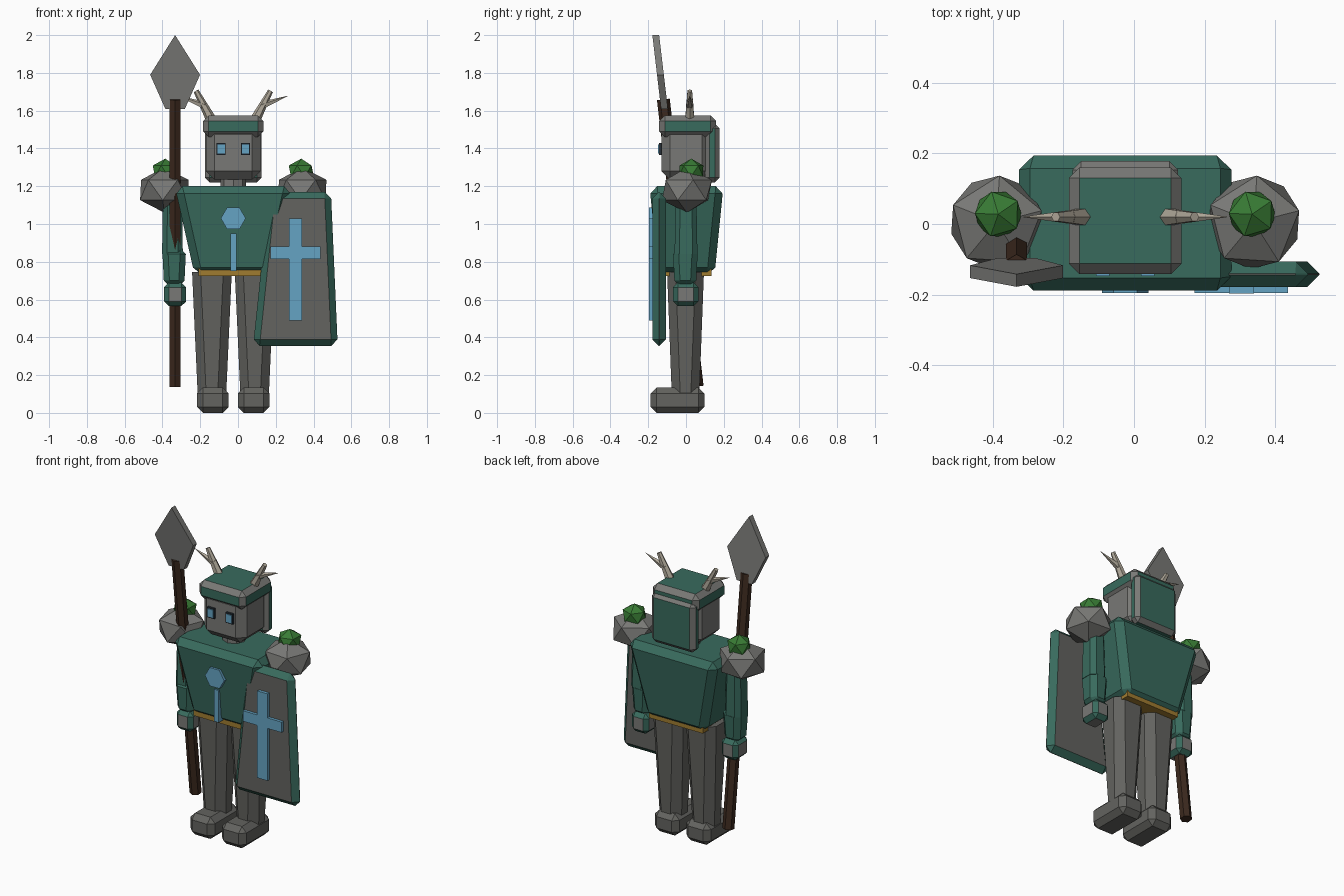
import bpy, bmesh, math
from mathutils import Matrix, Vector

if "Cube" in bpy.data.objects:
    bpy.data.objects.remove(bpy.data.objects["Cube"])

CX = -0.025  # body symmetry plane


def mat(name, rgb):
    m = bpy.data.materials.new(name)
    m.diffuse_color = (*rgb, 1)
    m.use_nodes = True
    m.node_tree.nodes["Principled BSDF"].inputs["Base Color"].default_value = m.diffuse_color
    return m


GREEN = mat("green_cloth", (0.04, 0.145, 0.11))
GREY = mat("grey_metal", (0.19, 0.19, 0.18))
STONE = mat("leg_grey", (0.125, 0.125, 0.115))
BLUE = mat("blue_glow", (0.13, 0.37, 0.55))
DARK = mat("dark_trim", (0.02, 0.03, 0.04))
MOSS = mat("moss", (0.04, 0.2, 0.035))
WOOD = mat("wood", (0.045, 0.022, 0.013))
BONE = mat("bone", (0.42, 0.38, 0.31))
GOLD = mat("gold", (0.35, 0.2, 0.03))


def finish(bm, name, mats):
    bmesh.ops.recalc_face_normals(bm, faces=bm.faces)
    me = bpy.data.meshes.new(name)
    bm.to_mesh(me)
    bm.free()
    for m in mats:
        me.materials.append(m)
    ob = bpy.data.objects.new(name, me)
    bpy.context.collection.objects.link(ob)
    return ob


def box(name, x, y, z, mats, bevel=0.0, taper=(1, 1), upright=False):
    """Box from (min, max) ranges; taper scales the bottom, second material goes on the bevels."""
    bm = bmesh.new()
    bmesh.ops.create_cube(bm, size=1)
    for v in bm.verts:
        k = taper if v.co.z < 0 else (1, 1)
        v.co = Vector((sum(x) / 2 + v.co.x * k[0] * (x[1] - x[0]),
                       sum(y) / 2 + v.co.y * k[1] * (y[1] - y[0]),
                       sum(z) / 2 + v.co.z * (z[1] - z[0])))
    if bevel:
        edges = [e for e in bm.edges
                 if not upright or abs(e.verts[0].co.z - e.verts[1].co.z) > 0.01]
        bmesh.ops.bevel(bm, geom=edges, offset=bevel, segments=1, affect='EDGES',
                        profile=0.5, material=len(mats) - 1)
    return finish(bm, name, mats)


def rod(name, a, b, r1, r2, sides, m):
    """Tapered prism from a to b."""
    a, b = Vector(a), Vector(b)
    bm = bmesh.new()
    bmesh.ops.create_cone(bm, cap_ends=True, segments=sides, radius1=r1, radius2=r2,
                          depth=(b - a).length)
    rot = (b - a).to_track_quat('Z', 'Y').to_matrix().to_4x4()
    bm.transform(Matrix.Translation((a + b) / 2) @ rot)
    return finish(bm, name, [m])


def plate(name, pts, y0, y1, mats, bevel=0.0):
    """Front-view (x, z) outline extruded along y."""
    bm = bmesh.new()
    f = bm.faces.new([bm.verts.new((px, y0, pz)) for px, pz in pts])
    r = bmesh.ops.extrude_face_region(bm, geom=[f])
    for v in r["geom"]:
        if isinstance(v, bmesh.types.BMVert):
            v.co.y = y1
    if bevel:
        bmesh.ops.bevel(bm, geom=bm.edges[:], offset=bevel, segments=1, affect='EDGES',
                        profile=0.5, material=len(mats) - 1)
    return finish(bm, name, mats)


def rock(name, c, r, m, turn=0.0):
    bm = bmesh.new()
    bmesh.ops.create_icosphere(bm, subdivisions=1, radius=1)
    bm.transform(Matrix.Translation(c) @ Matrix.Rotation(turn, 4, 'Z') @ Matrix.Diagonal((*r, 1)))
    return finish(bm, name, [m])


def around(c, h):
    return (c - h, c + h)


# Torso and belt
box("torso", around(CX, 0.31), (-0.193, 0.198), (0.73, 1.2), [GREEN], 0.04, (0.66, 0.76))
box("belt", around(CX, 0.185), (-0.135, 0.135), (0.725, 0.78), [GOLD])

# Chest emblem and its ribbon
plate("chest_emblem", [(CX + 0.066 * math.cos(i * math.pi / 3), 1.03 + 0.066 * math.sin(i * math.pi / 3))
                       for i in range(6)], -0.195, -0.15, [BLUE])
box("chest_ribbon", around(CX, 0.016), (-0.177, -0.12), (0.75, 0.95), [BLUE])

# Neck, head and helmet
rod("neck", (CX, 0, 1.17), (CX, 0, 1.27), 0.068, 0.068, 8, GREY)
box("head", around(CX, 0.145), (-0.13, 0.13), (1.235, 1.52), [GREY], 0.045)
box("helmet_cap", around(CX, 0.16), (-0.142, 0.16), (1.46, 1.575), [GREEN, GREY], 0.03)
box("helmet_back", around(CX, 0.15), (0.1, 0.178), (1.22, 1.53), [GREEN, GREY], 0.025)

# Parts repeated on both sides
for s, side in ((-1, "right"), (1, "left")):
    def X(d):
        return CX + s * d

    box(f"{side}_eye_socket", around(X(0.064), 0.024), (-0.142, -0.11), (1.365, 1.43), [DARK])
    box(f"{side}_eye", around(X(0.064), 0.019), (-0.147, -0.12), (1.373, 1.422), [BLUE])
    # Antler with one side tine
    rod(f"{side}_antler", (X(0.105), 0.02, 1.53), (X(0.197), 0.02, 1.705), 0.03, 0.014, 6, BONE)
    rod(f"{side}_antler_tine", (X(0.15), 0.02, 1.625), (X(0.288), 0.02, 1.678), 0.022, 0.001, 5, BONE)
    # Leg and boot
    box(f"{side}_leg", around(X(0.113), 0.105), (-0.1, 0.095), (0.1, 0.745), [STONE], 0.045,
        (0.72, 0.75), upright=True)
    box(f"{side}_boot", around(X(0.108), 0.084), (-0.187, 0.097), (0, 0.135), [STONE], 0.032)
    # Arm
    box(f"{side}_upper_arm", around(X(0.322), 0.05), (-0.055, 0.055), (0.84, 1.15), [GREEN], 0.025,
        (1.1, 1.1), upright=True)
    box(f"{side}_forearm", around(X(0.313), 0.063), (-0.07, 0.063), (0.67, 0.87), [GREEN], 0.03,
        (0.85, 0.85))
    box(f"{side}_hand", around(X(0.308), 0.058), (-0.068, 0.066), (0.565, 0.69), [GREY, GREEN], 0.025)
    # Shoulder rock with moss
    rock(f"{side}_pauldron", (X(0.365), 0.005, 1.18), (0.148, 0.148, 0.12), GREY, 0.25)
    rock(f"{side}_moss", (X(0.36), 0.028, 1.28), (0.074, 0.074, 0.066), MOSS, 0.6)

# Spear, leaning forward at the top
def lean(z):
    return -0.12 - 0.118 * (z - 1.66)

rod("spear_shaft", (-0.333, lean(0.14), 0.14), (-0.333, lean(1.66), 1.66), 0.034, 0.034, 6, WOOD)
blade = plate("spear_blade", [(-0.333, 2.0), (-0.465, 1.79), (-0.385, 1.61), (-0.281, 1.61), (-0.201, 1.79)],
              -0.018, 0.018, [GREY])
for v in blade.data.vertices:
    v.co.y += lean(v.co.z)

# Shield with a raised cross
plate("shield", [(0.165, 1.17), (0.492, 1.17), (0.528, 0.355), (0.08, 0.355)],
      -0.178, -0.107, [STONE, GREEN], 0.034)
box("shield_cross_upright", around(0.305, 0.035), (-0.197, -0.165), (0.49, 1.03), [BLUE])
box("shield_cross_bar", around(0.304, 0.133), (-0.196, -0.165), (0.815, 0.88), [BLUE])
